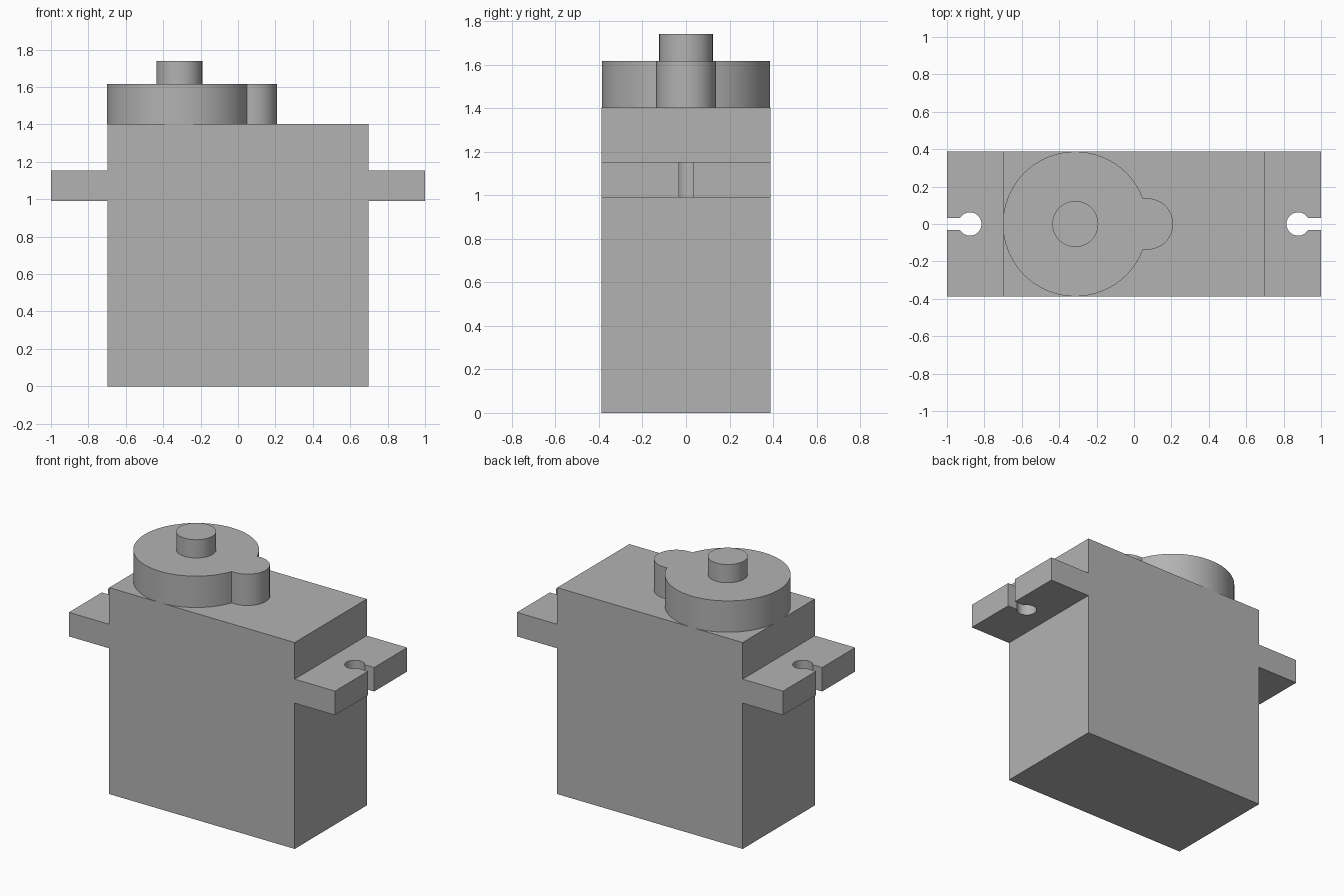
import bpy
import bmesh
from math import asin, cos, sin, pi, radians

if "Cube" in bpy.data.objects:
    bpy.data.objects.remove(bpy.data.objects["Cube"], do_unlink=True)

grey = bpy.data.materials.new("plain grey")
grey.use_nodes = True
grey.diffuse_color = (0.45, 0.45, 0.45, 1)
grey.node_tree.nodes["Principled BSDF"].inputs["Base Color"].default_value = grey.diffuse_color

HALF_W, HALF_D = 0.697, 0.387      # body half width and half depth
GEAR_X = -0.314                    # axis of the output shaft


def arc(cx, r, start, end, steps):
    """Points on a circle centred on the x axis."""
    angles = [start + (end - start) * i / steps for i in range(steps + 1)]
    return [(cx + r * cos(a), r * sin(a)) for a in angles]


def prism(name, outline, bottom, top):
    """Extrude a flat outline upwards into a closed solid."""
    bm = bmesh.new()
    face = bm.faces.new([bm.verts.new((x, y, bottom)) for x, y in outline])
    grown = bmesh.ops.extrude_face_region(bm, geom=[face])["geom"]
    verts = [v for v in grown if isinstance(v, bmesh.types.BMVert)]
    bmesh.ops.translate(bm, verts=verts, vec=(0, 0, top - bottom))
    bmesh.ops.recalc_face_normals(bm, faces=bm.faces)
    mesh = bpy.data.meshes.new(name)
    bm.to_mesh(mesh)
    bm.free()
    mesh.materials.append(grey)
    obj = bpy.data.objects.new(name, mesh)
    bpy.context.collection.objects.link(obj)
    bpy.ops.object.select_all(action="DESELECT")
    obj.select_set(True)
    bpy.context.view_layer.objects.active = obj
    bpy.ops.object.shade_smooth_by_angle(angle=radians(30))
    return obj


# Box-shaped case
prism("case", [(-HALF_W, -HALF_D), (HALF_W, -HALF_D), (HALF_W, HALF_D), (-HALF_W, HALF_D)], 0, 1.402)

# Mounting tabs, each with a keyhole open to its outer end
hole_r, slot = 0.062, 0.033
a = asin(slot / hole_r)
keyhole = arc(0.877, hole_r, -a, a - 2 * pi, 40)
tab = [(HALF_W, -HALF_D), (1, -HALF_D), (1, -slot), *keyhole,
       (1, slot), (1, HALF_D), (HALF_W, HALF_D)]
for name, side in (("left_mounting_tab", 1), ("right_mounting_tab", -1)):
    prism(name, [(side * x, y) for x, y in tab], 0.99, 1.153)

# Round gear housing with a smaller straight-sided lobe
lobe_r = 0.137
b = asin(lobe_r / HALF_D)
housing = arc(GEAR_X, HALF_D, b, 2 * pi - b, 80) + arc(0.072, lobe_r, -pi / 2, pi / 2, 32)
prism("gear_housing", housing, 1.402, 1.615)

# Output shaft
prism("output_shaft", arc(GEAR_X, 0.123, 0, 2 * pi, 48)[:-1], 1.615, 1.739)
